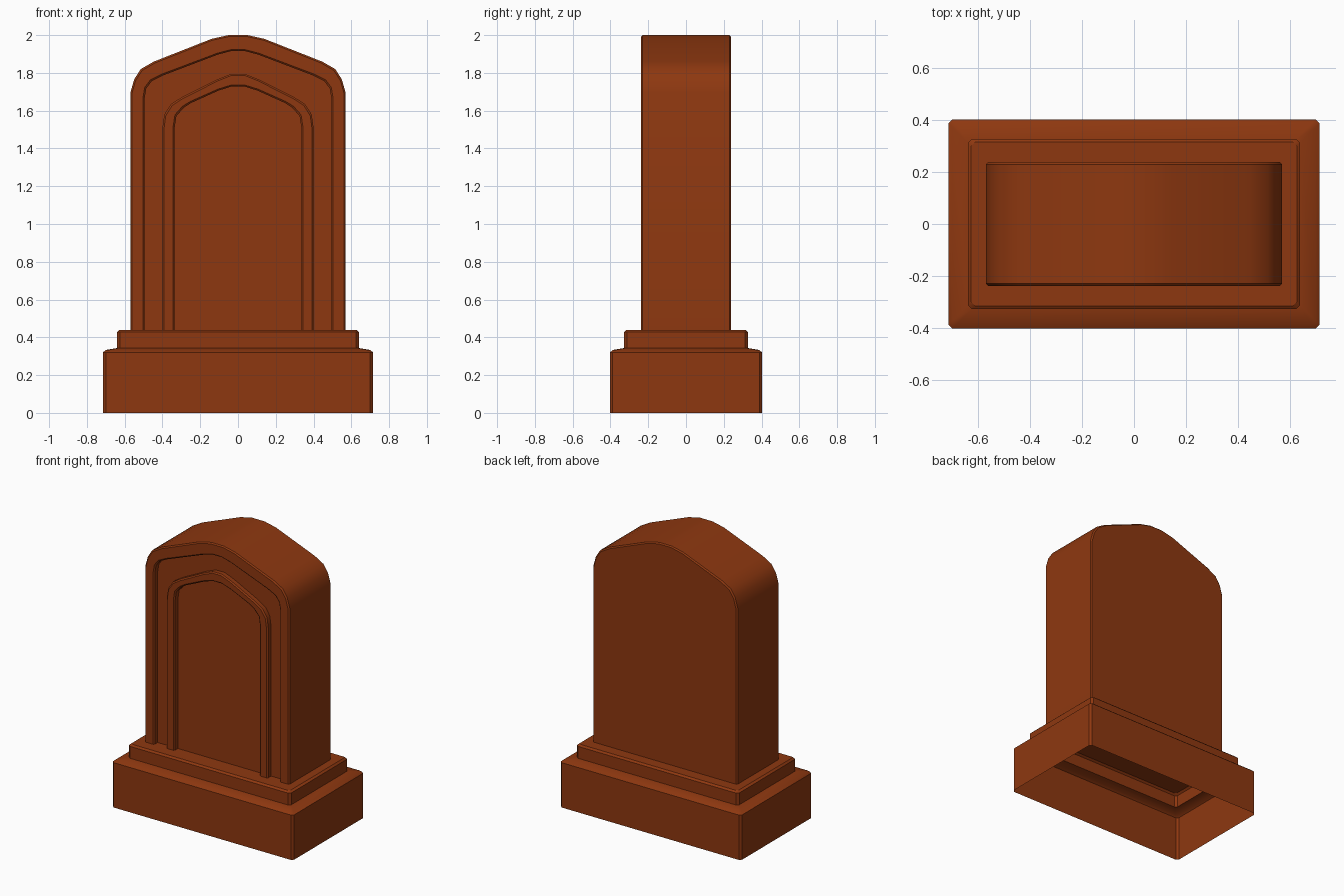
import bpy, bmesh, math

cube = bpy.data.objects.get("Cube")
if cube:
    bpy.data.objects.remove(cube, do_unlink=True)

stone = bpy.data.materials.new("russet_stone")
stone.use_nodes = True
colour = (0.27, 0.039, 0.005, 1)
stone.diffuse_color = colour
stone.node_tree.nodes["Principled BSDF"].inputs["Base Color"].default_value = colour


def loft(name, rings, closed, cap_start, cap_end):
    """Skin a run of equal point rings, open or closed, with optional caps."""
    bm = bmesh.new()
    loops = [[bm.verts.new(p) for p in ring] for ring in rings]
    n = len(loops[0])
    for a, b in zip(loops, loops[1:]):
        for i in range(n if closed else n - 1):
            j = (i + 1) % n
            bm.faces.new((a[i], a[j], b[j], b[i]))
    if cap_start:
        bm.faces.new(loops[0][::-1])
    if cap_end:
        bm.faces.new(loops[-1])
    bmesh.ops.recalc_face_normals(bm, faces=bm.faces)
    mesh = bpy.data.meshes.new(name)
    bm.to_mesh(mesh)
    bm.free()
    mesh.materials.append(stone)
    obj = bpy.data.objects.new(name, mesh)
    bpy.context.collection.objects.link(obj)
    bpy.ops.object.select_all(action='DESELECT')
    obj.select_set(True)
    bpy.context.view_layer.objects.active = obj
    bpy.ops.object.shade_smooth_by_angle(angle=math.radians(30))
    return obj


# Stepped plinth: hollow shell, open underneath
def chamfered_rectangle(hx, hy, z, c=0.015):
    corner = [(hx, hy - c), (hx - c, hy)]
    pts = corner + [(-x, y) for x, y in corner[::-1]]
    pts += [(-x, -y) for x, y in pts]
    return [(x, y, z) for x, y in pts]


steps = [(0.715, 0.403, 0), (0.715, 0.403, 0.32), (0.70, 0.388, 0.333),
         (0.64, 0.328, 0.343), (0.64, 0.328, 0.428), (0.627, 0.315, 0.44)]
loft("stepped_plinth", [chamfered_rectangle(*s) for s in steps], True, False, True)

# Half outlines of the nested pointed arches, foot to crown
FOOT, FRONT, BACK, DEPTH, EDGE = 0.44, -0.238, 0.238, 0.04, 0.008
outer = [(0.57, FOOT), (0.57, 1.695), (0.55, 1.765), (0.515, 1.82),
         (0.445, 1.86), (0.14, 1.98), (0.05, 2.0)]
rim = [(0.50, FOOT), (0.50, 1.66), (0.49, 1.72), (0.46, 1.76),
       (0.40, 1.79), (0.11, 1.9), (0.035, 1.92)]
ridge = [(0.40, FOOT), (0.40, 1.51), (0.39, 1.58), (0.355, 1.635),
         (0.30, 1.67), (0.11, 1.765), (0.035, 1.795)]
panel = [(0.34, FOOT), (0.34, 1.51), (0.33, 1.575), (0.29, 1.62),
         (0.25, 1.645), (0.105, 1.71), (0.035, 1.732)]


def arch(half, y, inset=0):
    """Mirror a half outline and pull it in a little for a bevel."""
    width, top = half[0][0], half[-1][1]
    pts = [(x * (1 - inset / width),
            z if z == FOOT else FOOT + (z - FOOT) * (1 - inset / (top - FOOT)))
           for x, z in half]
    pts += [(-x, z) for x, z in pts[::-1]]
    return [(x, y, z) for x, z in pts]


# Headstone from back face, over the edge, to the moulded front
sunk = FRONT + DEPTH
loft("headstone", [
    arch(outer, BACK, EDGE),
    arch(outer, BACK - EDGE),
    arch(outer, FRONT + EDGE),
    arch(outer, FRONT, EDGE),
    arch(rim, FRONT, -EDGE / 2),
    arch(rim, FRONT + EDGE, EDGE / 2),
    arch(rim, sunk, EDGE / 2),
    arch(ridge, sunk),
    arch(ridge, FRONT + EDGE),
    arch(ridge, FRONT, EDGE),
    arch(panel, FRONT, -EDGE / 2),
    arch(panel, FRONT + EDGE, EDGE / 2),
    arch(panel, sunk, EDGE / 2),
], False, True, True)
